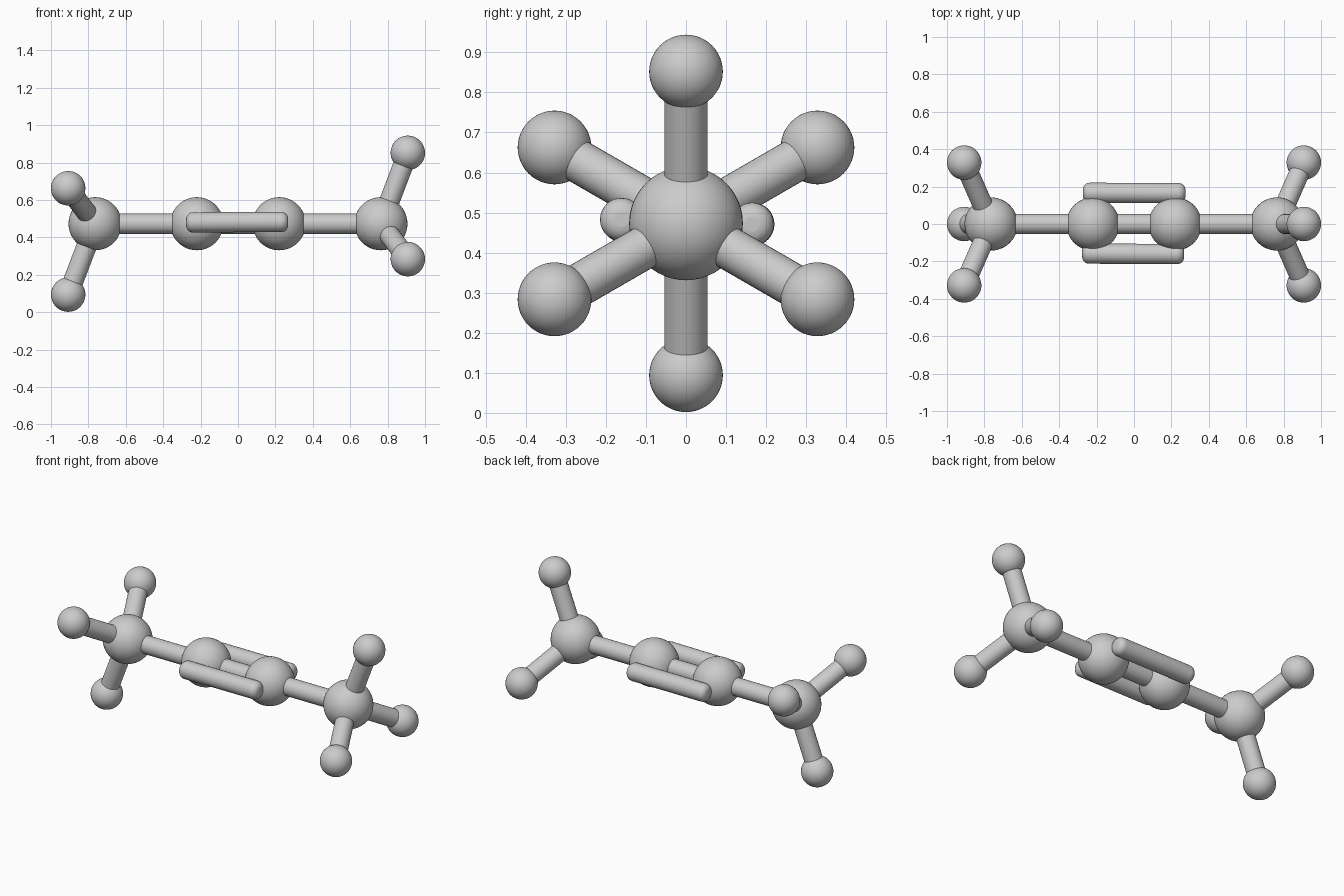
import bpy
import math
from mathutils import Vector

if "Cube" in bpy.data.objects:
    bpy.data.objects.remove(bpy.data.objects["Cube"])

ZC = 0.473         # height of the molecule axis
X_IN, X_END = 0.22, 0.764
R_CARBON, R_HYDROGEN, R_BOND = 0.142, 0.092, 0.054


def atom(name, pos, radius):
    bpy.ops.mesh.primitive_uv_sphere_add(segments=48, ring_count=24, radius=radius, location=pos)
    ob = bpy.context.object
    ob.name = name
    bpy.ops.object.shade_smooth()


def bond(name, a, b, rounding=0.0):
    a, b = Vector(a), Vector(b)
    d = b - a
    bpy.ops.mesh.primitive_cylinder_add(vertices=32, radius=R_BOND, depth=d.length,
                                        location=(a + b) / 2,
                                        rotation=d.to_track_quat('Z', 'Y').to_euler())
    ob = bpy.context.object
    ob.name = name
    bpy.ops.object.shade_smooth_by_angle(angle=math.radians(40))
    if rounding:
        bev = ob.modifiers.new("rounded_ends", 'BEVEL')
        bev.width = rounding
        bev.segments = 5
        bev.limit_method = 'ANGLE'
        bev.angle_limit = math.radians(40)


# Each half: two carbons, their bond, and a staggered methyl group
for side, s in (("left", -1), ("right", 1)):
    inner, end = (s * X_IN, 0, ZC), (s * X_END, 0, ZC)
    atom(f"inner_carbon_{side}", inner, R_CARBON)
    atom(f"end_carbon_{side}", end, R_CARBON)
    bond(f"single_bond_{side}", inner, end)
    for i in range(3):
        ang = math.radians(s * 90 + 120 * i)
        h = (s * 0.908, 0.379 * math.cos(ang), ZC + 0.379 * math.sin(ang))
        atom(f"hydrogen_{side}_{i + 1}", h, R_HYDROGEN)
        bond(f"hydrogen_bond_{side}_{i + 1}", end, h)

# Triple bond: one centre rod and two free rods with rounded ends
bond("triple_bond_centre", (-X_IN, 0, ZC), (X_IN, 0, ZC))
bond("triple_bond_front", (-0.277, -0.158, 0.48), (0.268, -0.161, 0.483), 0.036)
bond("triple_bond_back", (-0.273, 0.167, 0.471), (0.275, 0.165, 0.471), 0.036)
